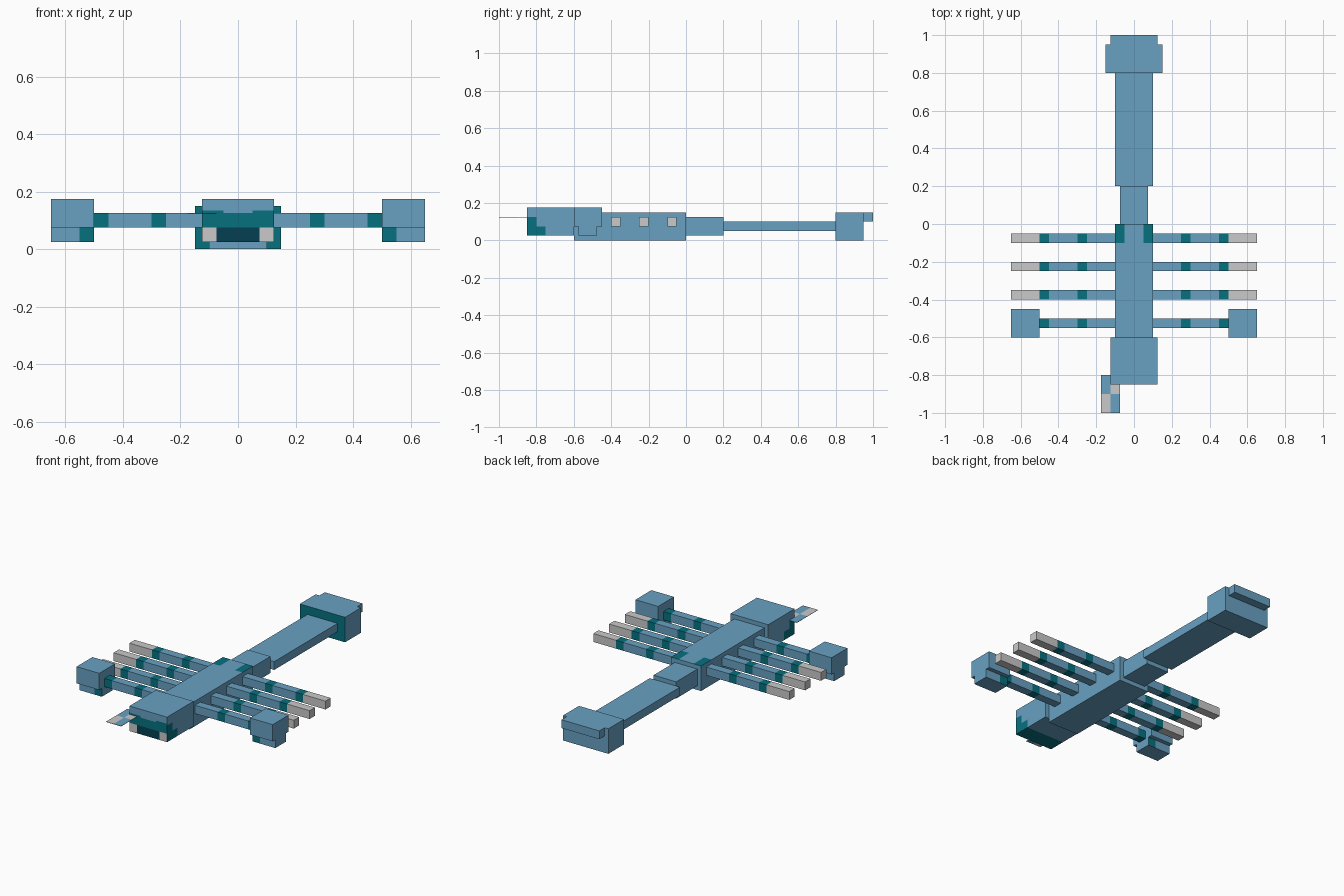
import bpy
import bmesh
from mathutils import Vector

cube = bpy.data.objects.get("Cube")
if cube:
    bpy.data.objects.remove(cube, do_unlink=True)


def material(name, rgb):
    linear = [(c / 255) ** 2.2 for c in rgb] + [1.0]
    mat = bpy.data.materials.new(name)
    mat.use_nodes = True
    mat.diffuse_color = linear
    mat.node_tree.nodes["Principled BSDF"].inputs["Base Color"].default_value = linear
    return mat


BLUE, TEAL, GREY, NAVY = range(4)
MATERIALS = [
    material("shell blue", (104, 160, 193)),
    material("deep teal", (14, 112, 126)),
    material("pale grey", (200, 200, 200)),
    material("mouth navy", (13, 66, 84)),
]


def box(name, x, y, z, paint=None, cuts=((), (), ())):
    """Box between the given ranges, sliced at cuts, coloured by paint(centre, normal)."""
    mesh = bpy.data.meshes.new(name)
    bm = bmesh.new()
    bmesh.ops.create_cube(bm, size=1)
    ranges = (x, y, z)
    for v in bm.verts:
        v.co = Vector([r[0] if c < 0 else r[1] for r, c in zip(ranges, v.co)])
    for axis, values in enumerate(cuts):
        normal = Vector([float(i == axis) for i in range(3)])
        for value in values:
            bmesh.ops.bisect_plane(bm, geom=bm.verts[:] + bm.edges[:] + bm.faces[:],
                                   plane_co=normal * value, plane_no=normal)
    bmesh.ops.recalc_face_normals(bm, faces=bm.faces)
    for face in bm.faces:
        if paint:
            face.material_index = paint(face.calc_center_median(), face.normal)
    bm.to_mesh(mesh)
    bm.free()
    for mat in MATERIALS:
        mesh.materials.append(mat)
    obj = bpy.data.objects.new(name, mesh)
    bpy.context.collection.objects.link(obj)
    return obj


# Trunk, with two teal patches at the rear of its top
def paint_body(c, n):
    return TEAL if n.z > 0.5 and c.y > -0.1 and abs(c.x) > 0.05 else BLUE


box("body", (-0.1, 0.1), (-0.6, 0), (0, 0.15), paint_body,
    ((-0.05, 0.05), (-0.1,), ()))


# Head, with painted mouth, pale corners and teal jaw
def paint_head(c, n):
    if n.y < -0.5:
        if c.z < 0.075:
            return NAVY if abs(c.x) < 0.075 else GREY
        top = 0.125 if abs(c.x) < 0.05 else 0.135
        return TEAL if c.z < top else BLUE
    if abs(n.x) > 0.5:
        reach = -0.75 if c.z < 0.075 else -0.8
        return TEAL if c.y < reach and c.z < 0.125 else BLUE
    if n.z < -0.5 and c.y < -0.75:
        return TEAL
    return BLUE


box("head", (-0.125, 0.125), (-0.85, -0.6), (0.025, 0.175), paint_head,
    ((-0.075, -0.05, 0.05, 0.075), (-0.8, -0.75), (0.075, 0.125, 0.135)))


# Thin checkered feeler beside the head
def paint_feeler(c, n):
    return BLUE if (c.x < -0.125) == (c.y > -0.9) else GREY


box("feeler", (-0.175, -0.075), (-1, -0.8), (0.123, 0.125), paint_feeler,
    ((-0.125,), (-0.9,), ()))

# Tail
box("tail_joint", (-0.075, 0.075), (0, 0.2), (0.025, 0.125))
box("tail", (-0.1, 0.1), (0.2, 0.8), (0.05, 0.1))
box("tail_fan", (-0.15, 0.15), (0.8, 0.95), (0, 0.15),
    lambda c, n: TEAL if n.y < -0.5 else BLUE)
box("tail_lip", (-0.125, 0.125), (0.95, 1), (0.1, 0.15))


# Banded limbs, pale at the tips
def paint_limb(c, n):
    d = abs(c.x)
    if d > 0.5:
        return GREY
    return TEAL if 0.25 < d < 0.3 or d > 0.45 else BLUE


for side, s in (("left", 1), ("right", -1)):
    def span(a, b):
        return sorted((s * a, s * b))

    bands = ([s * d for d in (0.25, 0.3, 0.45, 0.5)], (), ())
    for i, y in enumerate((-0.4, -0.25, -0.1)):
        box(f"{side}_leg_{i + 1}", span(0.1, 0.65), (y, y + 0.05), (0.075, 0.125),
            paint_limb, bands)
    box(f"{side}_arm", span(0.1, 0.5), (-0.55, -0.5), (0.075, 0.125), paint_limb, bands)

    # Claw with a narrower lower pincer
    box(f"{side}_claw", span(0.5, 0.65), (-0.6, -0.45), (0.075, 0.175))
    box(f"{side}_pincer", span(0.5, 0.65), (-0.575, -0.475), (0.025, 0.075),
        lambda c, n: TEAL if abs(n.y) > 0.5 and abs(c.x) < 0.55 else BLUE,
        ((s * 0.55,), (), ()))
